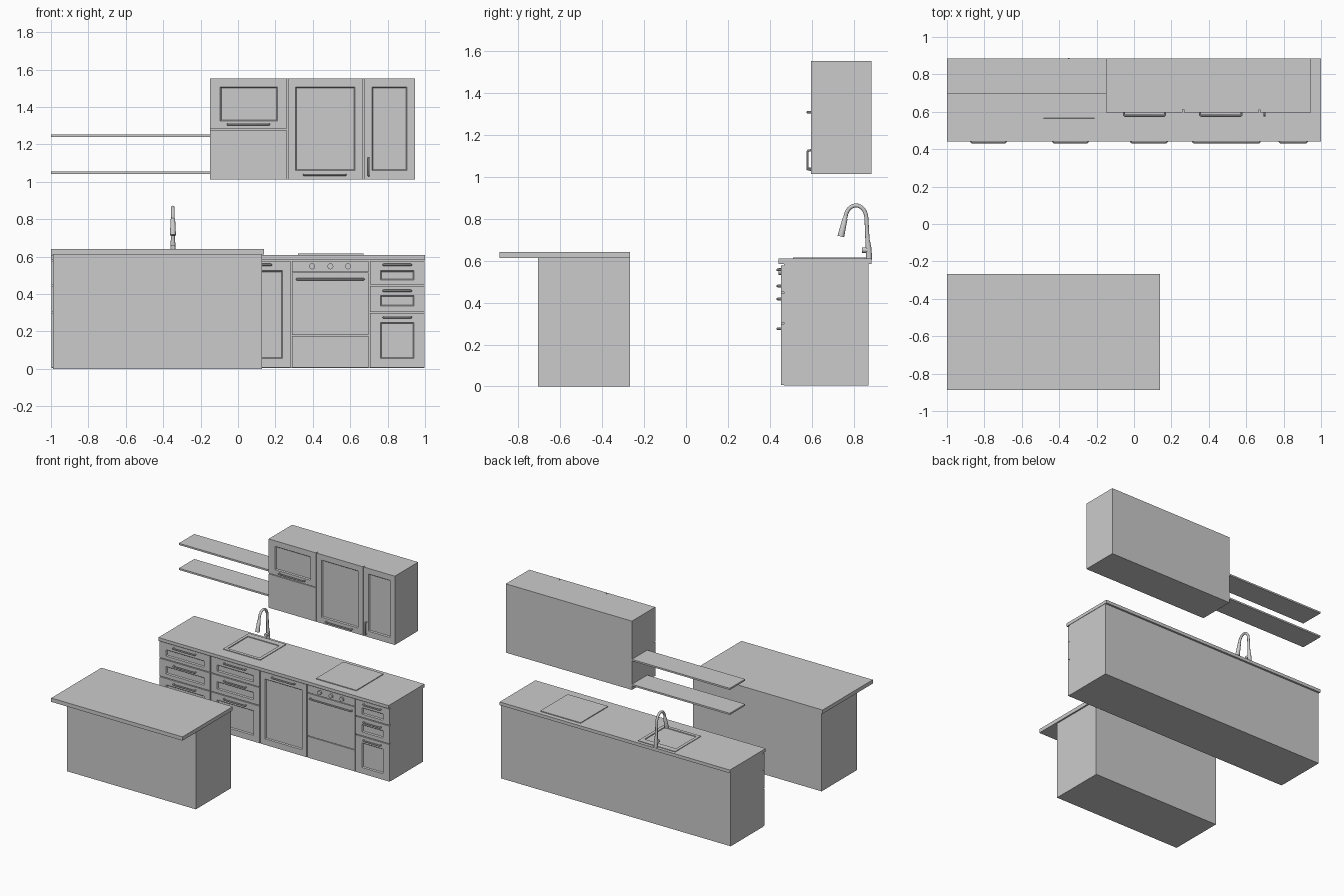
import bpy, bmesh, math
from mathutils import Vector

if "Cube" in bpy.data.objects:
    bpy.data.objects.remove(bpy.data.objects["Cube"])


def make_object(name, bm):
    bmesh.ops.recalc_face_normals(bm, faces=bm.faces)
    me = bpy.data.meshes.new(name)
    bm.to_mesh(me)
    bm.free()
    ob = bpy.data.objects.new(name, me)
    bpy.context.collection.objects.link(ob)
    return ob


def rings(name, loops):
    """Bridge a stack of four-point loops and cap both ends."""
    bm = bmesh.new()
    rows = [[bm.verts.new(p) for p in loop] for loop in loops]
    for a, b in zip(rows, rows[1:]):
        for i in range(4):
            j = (i + 1) % 4
            bm.faces.new((a[i], a[j], b[j], b[i]))
    bm.faces.new(rows[0])
    bm.faces.new(rows[-1])
    return make_object(name, bm)


def rect_xy(x0, x1, y0, y1, z):
    return [(x0, y0, z), (x1, y0, z), (x1, y1, z), (x0, y1, z)]


def rect_xz(x0, x1, z0, z1, y):
    return [(x0, y, z0), (x1, y, z0), (x1, y, z1), (x0, y, z1)]


def box(name, x0, x1, y0, y1, z0, z1):
    return rings(name, [rect_xy(x0, x1, y0, y1, z0), rect_xy(x0, x1, y0, y1, z1)])


def tube(name, pts, radius, radii=None, smooth=False):
    """Round bar swept along a path."""
    cu = bpy.data.curves.new(name, 'CURVE')
    cu.dimensions = '3D'
    cu.bevel_depth = radius
    cu.bevel_resolution = 4 if smooth else 2
    cu.use_fill_caps = True
    sp = cu.splines.new('POLY')
    sp.points.add(len(pts) - 1)
    for i, p in enumerate(pts):
        sp.points[i].co = (*p, 1)
        sp.points[i].radius = radii[i] if radii else 1
    ob = bpy.data.objects.new(name, cu)
    bpy.context.collection.objects.link(ob)
    bpy.ops.object.select_all(action='DESELECT')
    ob.select_set(True)
    bpy.context.view_layer.objects.active = ob
    bpy.ops.object.convert(target='MESH')
    bpy.ops.object.shade_smooth_by_angle(angle=math.radians(40))
    return ob


def front(name, x0, x1, z0, z1, y, panel=None, thick=0.018):
    """Door or drawer front, optionally with a sunken centre panel."""
    loops = [rect_xz(x0, x1, z0, z1, y + thick), rect_xz(x0, x1, z0, z1, y)]
    if panel:
        a, b, c, d = panel
        s = 0.006
        loops += [rect_xz(a, b, c, d, y), rect_xz(a + s, b - s, c + s, d - s, y + 0.008)]
    return rings(name, loops)


def handle(name, a, b, y, out=0.016):
    """Bow handle between two (x, z) points on a front."""
    a, b = Vector((a[0], y, a[1])), Vector((b[0], y, b[1]))
    d = (b - a).normalized() * 0.006
    o = Vector((0, -out, 0))
    pts = [a, a + o * 0.7, a + o + d, b + o - d, b + o * 0.7, b]
    return tube(name, pts, 0.006)


def cut(ob, cutter):
    m = ob.modifiers.new('opening', 'BOOLEAN')
    m.operation = 'DIFFERENCE'
    m.object = cutter
    m.solver = 'EXACT'
    bpy.context.view_layer.objects.active = ob
    bpy.ops.object.modifier_apply(modifier=m.name)


# Island
box('island_body', -0.99, 0.128, -0.705, -0.268, 0, 0.612)
box('island_top', -1, 0.14, -0.888, -0.266, 0.612, 0.642)

# Base run: carcass and worktop with a sink opening
carcass = box('base_carcass', -0.997, 0.997, 0.468, 0.869, 0.005, 0.586)
worktop = box('worktop', -1, 1, 0.44, 0.884, 0.585, 0.61)
cutter = box('sink_cutter', -0.49, -0.205, 0.56, 0.82, 0.49, 0.7)
cutter.hide_render = True
cut(carcass, cutter)
cut(worktop, cutter)
bpy.data.objects.remove(cutter)

# Sink: rim then tapered bowl
rings('sink', [
    rect_xy(-0.508, -0.185, 0.54, 0.86, 0.609),
    rect_xy(-0.508, -0.185, 0.54, 0.86, 0.615),
    rect_xy(-0.485, -0.21, 0.565, 0.815, 0.615),
    rect_xy(-0.475, -0.22, 0.575, 0.805, 0.505)])

# Hob
box('hob', 0.32, 0.67, 0.51, 0.85, 0.609, 0.616)

# Drawer columns
FY = 0.452
drawers = [(0.45, 0.577, 0.556, 0.475, 0.525),
           (0.305, 0.444, 0.417, 0.335, 0.393),
           (0.008, 0.299, 0.275, 0.056, 0.249)]
for c, (x0, x1, half) in enumerate([(-0.997, -0.558, 0.093), (-0.552, -0.128, 0.093),
                                    (0.706, 0.997, 0.073)]):
    mid = (x0 + x1) / 2
    for r, (z0, z1, hz, p0, p1) in enumerate(drawers):
        front(f'drawer_{c}_{r}', x0, x1, z0, z1, FY, (x0 + 0.055, x1 - 0.055, p0, p1))
        handle(f'drawer_handle_{c}_{r}', (mid - half, hz), (mid + half, hz), FY)

# Tall base door
front('base_door', -0.122, 0.28, 0.008, 0.577, FY, (-0.08, 0.238, 0.056, 0.525))
handle('base_door_handle', (-0.016, 0.556), (0.176, 0.556), FY)

# Oven: control strip, door, lower drawer, knobs
front('oven_controls', 0.288, 0.699, 0.519, 0.577, FY)
front('oven_door', 0.288, 0.699, 0.18, 0.514, FY)
front('oven_drawer', 0.288, 0.699, 0.008, 0.175, FY)
handle('oven_handle', (0.315, 0.479), (0.672, 0.479), FY)
for i, x in enumerate((0.396, 0.494, 0.588)):
    ob = tube(f'oven_knob_{i}', [(x, FY + 0.002, 0.548), (x, FY - 0.012, 0.548)], 0.016, smooth=True)

# Wall cabinet
WY = 0.595
box('wall_carcass', -0.15, 0.945, WY + 0.018, 0.885, 1.012, 1.552)
front('lift_door', -0.15, 0.26, 1.283, 1.552, WY, (-0.095, 0.212, 1.325, 1.508))
front('hood_front', -0.15, 0.26, 1.012, 1.278, WY)
front('wall_door_wide', 0.266, 0.669, 1.012, 1.552, WY, (0.308, 0.625, 1.06, 1.508))
front('wall_door_narrow', 0.675, 0.945, 1.012, 1.552, WY, (0.717, 0.903, 1.06, 1.508))
handle('lift_handle', (-0.054, 1.307), (0.166, 1.307), WY)
handle('wide_door_handle', (0.353, 1.037), (0.575, 1.037), WY)
handle('narrow_door_handle', (0.698, 1.034), (0.698, 1.125), WY)

# Open shelves
for i, z in enumerate((1.043, 1.239)):
    box(f'shelf_{i}', -1, -0.15, 0.695, 0.885, z, z + 0.013)

# Tap: tapered riser, arched neck and wider spray head
TX = -0.348
path = [(TX, 0.873, 0.605), (TX, 0.87, 0.66), (TX, 0.865, 0.70), (TX, 0.863, 0.74)]
radii = [1.5, 1.45, 1.1, 1]
for i in range(13):
    t = math.radians(i * 160 / 12)
    path.append((TX, 0.81 + 0.05 * math.cos(t), 0.80 + 0.063 * math.sin(t)))
    radii.append(1)
path += [(TX, 0.759, 0.803), (TX, 0.758, 0.80), (TX, 0.738, 0.715)]
radii += [1, 1.25, 1.7]
tube('tap', path, 0.0095, radii, smooth=True)
tube('tap_lever', [(TX, 0.87, 0.65), (TX, 0.838, 0.65)], 0.013, smooth=True)
